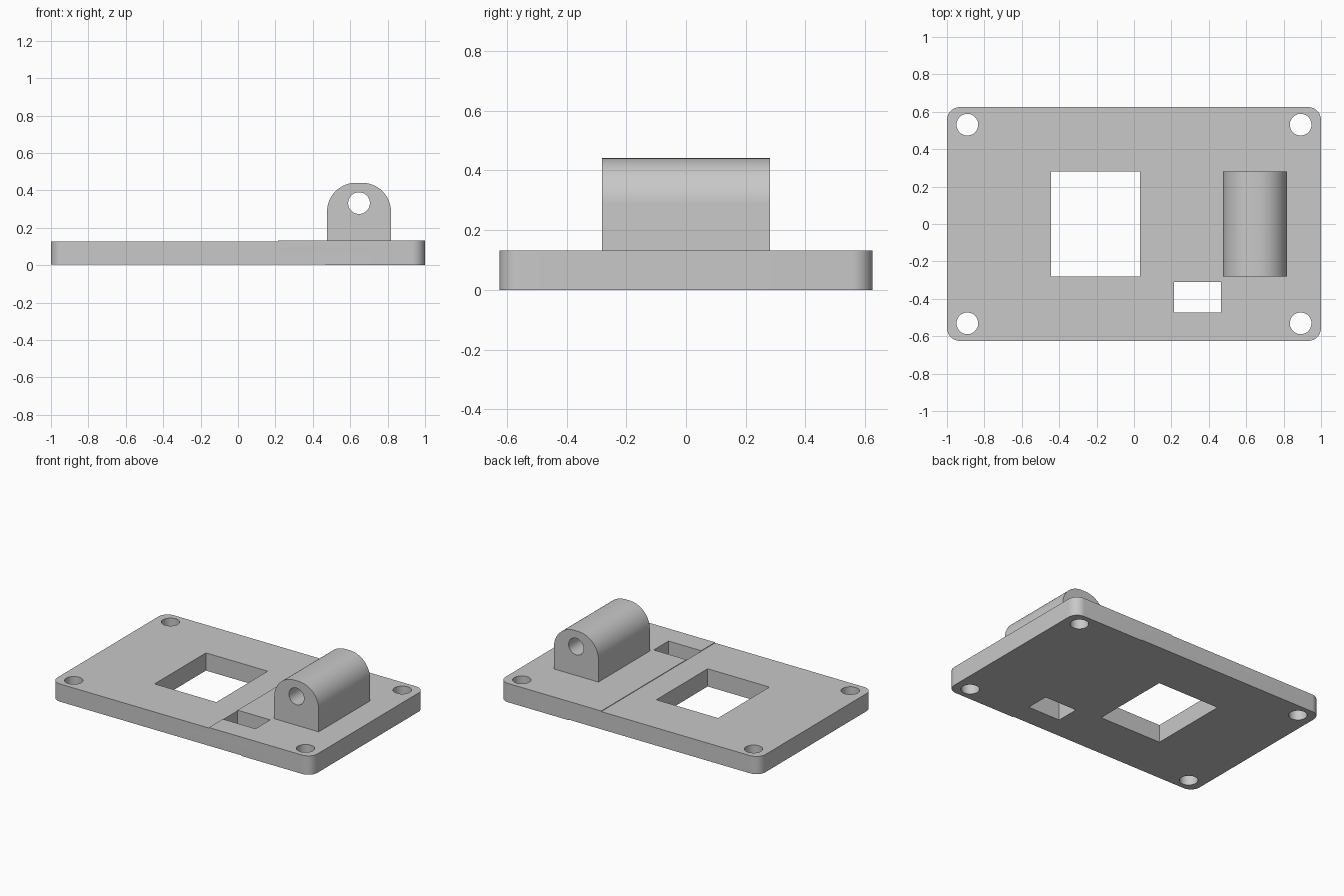
import bpy, bmesh, math

if "Cube" in bpy.data.objects:
    bpy.data.objects.remove(bpy.data.objects["Cube"], do_unlink=True)

grey = bpy.data.materials.new("plain grey")
grey.use_nodes = True
colour = (0.58, 0.58, 0.58, 1)
grey.diffuse_color = colour
grey.node_tree.nodes["Principled BSDF"].inputs["Base Color"].default_value = colour


def rounded_rect(x0, x1, y0, y1, radii, steps=12):
    """Outline points, counter-clockwise from lower left, one radius per corner."""
    corners = [(x0, y0, 1, 1, 180), (x1, y0, -1, 1, 270),
               (x1, y1, -1, -1, 0), (x0, y1, 1, -1, 90)]
    points = []
    for (x, y, sx, sy, start), r in zip(corners, radii):
        if r == 0:
            points.append((x, y))
            continue
        for i in range(steps + 1):
            a = math.radians(start + 90 * i / steps)
            points.append((x + sx * r + r * math.cos(a), y + sy * r + r * math.sin(a)))
    return points


def circle(cx, cy, r, n=48):
    return [(cx + r * math.cos(2 * math.pi * i / n),
             cy + r * math.sin(2 * math.pi * i / n)) for i in range(n)]


def prism(name, outline, lo, hi, axis="z"):
    """Extrude an outline along z, or an x-z outline along y."""
    place = (lambda u, v, w: (u, v, w)) if axis == "z" else (lambda u, v, w: (u, w, v))
    bm = bmesh.new()
    bottom = [bm.verts.new(place(u, v, lo)) for u, v in outline]
    top = [bm.verts.new(place(u, v, hi)) for u, v in outline]
    bm.faces.new(bottom[::-1])
    bm.faces.new(top)
    n = len(outline)
    for i in range(n):
        j = (i + 1) % n
        bm.faces.new((bottom[i], bottom[j], top[j], top[i]))
    bmesh.ops.recalc_face_normals(bm, faces=bm.faces)
    mesh = bpy.data.meshes.new(name)
    bm.to_mesh(mesh)
    bm.free()
    mesh.materials.append(grey)
    obj = bpy.data.objects.new(name, mesh)
    bpy.context.collection.objects.link(obj)
    return obj


def box(name, x0, x1, y0, y1, z0, z1):
    return prism(name, [(x0, y0), (x1, y0), (x1, y1), (x0, y1)], z0, z1)


def carve(obj, cutters):
    """Subtract the cutters, bake the result, and remove the cutters."""
    for cutter in cutters:
        cutter.hide_render = True
        mod = obj.modifiers.new("cut", "BOOLEAN")
        mod.operation = "DIFFERENCE"
        mod.solver = "EXACT"
        mod.object = cutter
    bpy.context.view_layer.update()
    baked = bpy.data.meshes.new_from_object(
        obj.evaluated_get(bpy.context.evaluated_depsgraph_get()))
    obj.modifiers.clear()
    obj.data = baked
    for cutter in cutters:
        bpy.data.objects.remove(cutter, do_unlink=True)


# Base plate with screw holes, window, slot and the shallow joint steps
plate = prism("base_plate", rounded_rect(-1, 1, -0.625, 0.625, [0.07] * 4), 0, 0.131)
cutters = [prism("screw_hole", circle(sx * 0.891, sy * 0.531, 0.058), -0.1, 0.3)
           for sx in (-1, 1) for sy in (-1, 1)]
cutters += [
    box("window_cutter", -0.444, 0.031, -0.282, 0.282, -0.1, 0.3),
    box("slot_cutter", 0.214, 0.465, -0.472, -0.31, -0.1, 0.3),
    box("top_step", -1.2, 0.214, -0.8, 0.8, 0.127, 0.4),
    box("bottom_step", -1.2, 0.465, -0.8, 0.8, -0.3, 0.004),
]
carve(plate, cutters)

# Round-topped hinge block with a through bore
block = prism("hinge_block",
              rounded_rect(0.476, 0.818, 0.131, 0.441, [0, 0, 0.155, 0.155], 20),
              -0.282, 0.282, "y")
carve(block, [prism("bore", circle(0.647, 0.332, 0.058), -0.5, 0.5, "y")])

# Smooth the curved walls, keep the edges sharp
bpy.ops.object.select_all(action="DESELECT")
for obj in (plate, block):
    obj.select_set(True)
bpy.context.view_layer.objects.active = plate
bpy.ops.object.shade_smooth_by_angle(angle=math.radians(30))
